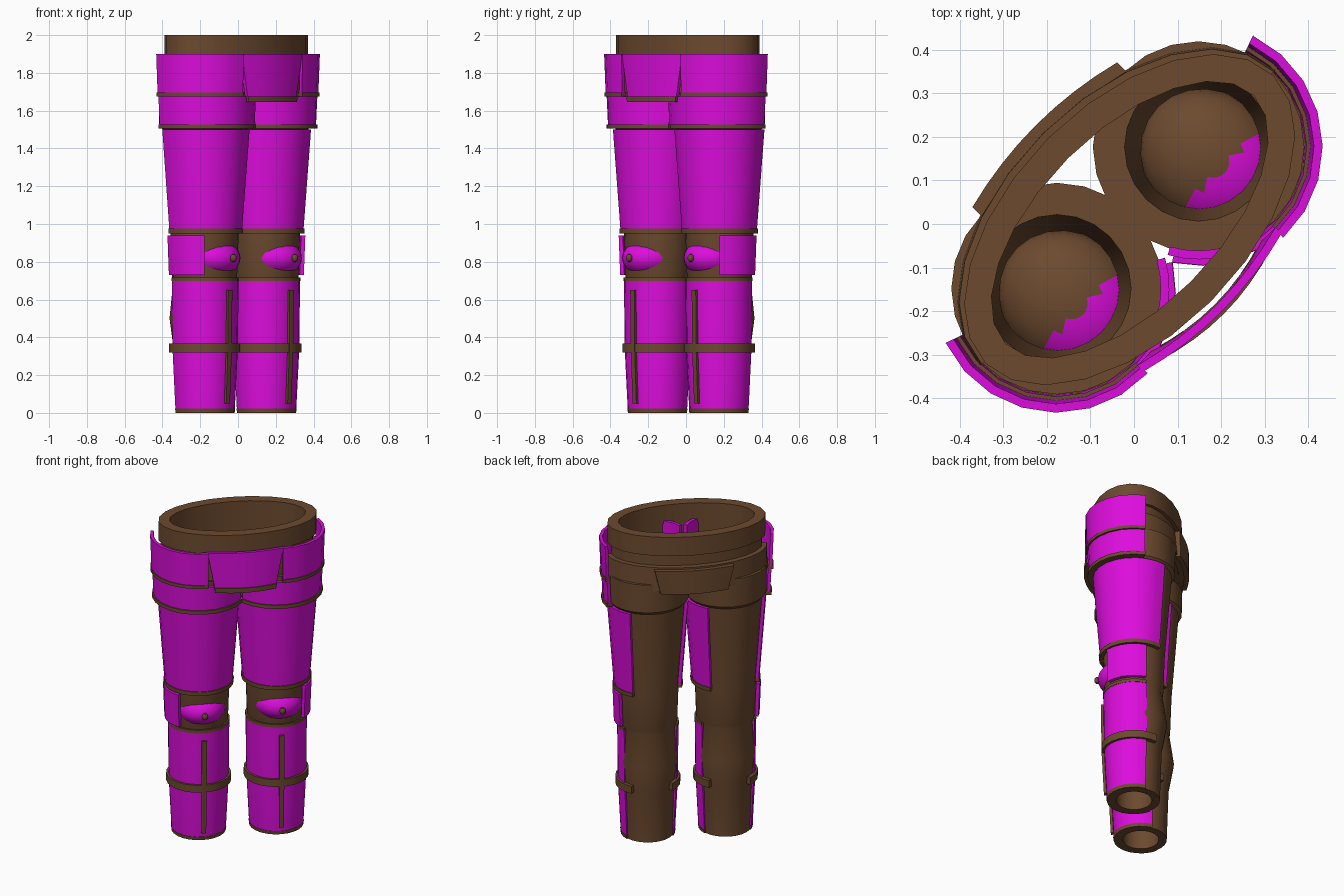
import bpy, bmesh
from math import sin, cos, radians
from mathutils import Matrix

cube = bpy.data.objects.get("Cube")
if cube:
    bpy.data.objects.remove(cube, do_unlink=True)


def material(name, rgb):
    m = bpy.data.materials.new(name)
    m.use_nodes = True
    m.diffuse_color = (*rgb, 1)
    m.node_tree.nodes["Principled BSDF"].inputs["Base Color"].default_value = (*rgb, 1)
    return m


MAGENTA = material("magenta_plate", (0.72, 0.004, 0.72))
BROWN = material("brown_leather", (0.15, 0.068, 0.028))
TURN = Matrix.Rotation(radians(45), 4, 'Z')  # the suit faces a diagonal
LEG_X, LEG_Y = 0.23, 0.02


def finish(name, bm, *mats):
    bmesh.ops.recalc_face_normals(bm, faces=bm.faces)
    bm.transform(TURN)
    mesh = bpy.data.meshes.new(name)
    bm.to_mesh(mesh)
    bm.free()
    for m in mats:
        mesh.materials.append(m)
    ob = bpy.data.objects.new(name, mesh)
    bpy.context.collection.objects.link(ob)
    bpy.ops.object.select_all(action='DESELECT')
    ob.select_set(True)
    bpy.context.view_layer.objects.active = ob
    bpy.ops.object.shade_smooth_by_angle(angle=radians(30))
    return ob


def loft(sections, closed):
    """Join matching cross-section loops into a solid."""
    bm = bmesh.new()
    loops = [[bm.verts.new(p) for p in s] for s in sections]
    pairs = list(zip(loops, loops[1:])) + ([(loops[-1], loops[0])] if closed else [])
    for a, b in pairs:
        for i in range(len(a)):
            j = (i + 1) % len(a)
            bm.faces.new((a[i], a[j], b[j], b[i]))
    if not closed:
        bm.faces.new(loops[0])
        bm.faces.new(loops[-1])
    return bm


def sweep(name, profile, mat, cx=0, cy=LEG_Y, a0=0, a1=360, flat=0, bulge=None):
    """Sweep a closed (z, radius) profile about a vertical axis; angle 0 is the front."""
    full = a1 - a0 >= 360
    n = max(4, round(abs(a1 - a0) / 15))
    sections = []
    for k in range(n if full else n + 1):
        a = radians(a0 + (a1 - a0) * k / n)
        sec = []
        for z, r in profile:
            if bulge:
                r += bulge(z) * max(0, -cos(a))
            sec.append((cx + r * sin(a), cy - (r - flat) * cos(a), z))
        sections.append(sec)
    return finish(name, loft(sections, full), mat)


def shell(rows, t):
    """Outer rows plus an inner copy moved in by the thickness."""
    return rows + [(z, r - t) for z, r in reversed(rows)]


def panel(name, z0, z1, w0, w1, depth, t, mat, side):
    """Curved tapering plate at the front (-1) or back (+1) of the waist."""
    sections = []
    for k in range(9):
        u = k / 4 - 1
        y = depth - 0.03 * u * u
        sections.append([(u * w, LEG_Y + side * d, z) for z, w, d in
                         ((z0, w0, y), (z1, w1, y), (z1, w1, y - t), (z0, w0, y - t))])
    return finish(name, loft(sections, False), mat)


def ball(name, centre, size, *mats, rule=None, seg=24):
    bm = bmesh.new()
    bmesh.ops.create_uvsphere(bm, u_segments=seg, v_segments=seg // 2, radius=1)
    bm.transform(Matrix.Translation(centre) @ Matrix.Diagonal((*size, 1)))
    if rule:
        for f in bm.faces:
            f.material_index = rule(f.calc_center_median())
    return finish(name, bm, *mats)


def calf_bulge(z):
    return 0.028 if 0.4 < z < 0.6 else 0


# Waist: thick rim, recessed band, back belt, front and back plates
sweep("waist_rim", shell([(1.88, 0.468), (2.0, 0.468)], 0.065), BROWN, cy=0.014, flat=0.203)
sweep("waist_band", shell([(1.66, 0.448), (1.89, 0.448)], 0.04), BROWN, cy=0.014, flat=0.203)
sweep("back_belt", shell([(1.66, 0.48), (1.81, 0.475)], 0.04), BROWN, a0=90, a1=270, flat=0.2)
panel("front_plate", 1.66, 1.9, 0.18, 0.225, 0.305, 0.02, MAGENTA, -1)
panel("front_plate_trim", 1.645, 1.675, 0.18, 0.185, 0.312, 0.03, BROWN, -1)
panel("back_plate", 1.65, 1.8, 0.2, 0.235, 0.3, 0.03, BROWN, 1)

for side, word in ((-1, "right"), (1, "left")):
    cx = side * LEG_X

    def part(name, profile, mat, a0=0, a1=360, **kw):
        """Leg part whose positive angles point to the outer side."""
        if a1 - a0 < 360:
            a0, a1 = sorted((side * a0, side * a1))
        return sweep(f"{word}_{name}", profile, mat, cx=cx, a0=a0, a1=a1, **kw)

    # Hollow trouser leg with a fuller calf at the back
    part("trouser_leg", [(0, 0.152), (0.33, 0.163), (0.5, 0.166), (0.7, 0.166), (0.72, 0.172),
                         (0.95, 0.18), (1.5, 0.222), (1.52, 0.24), (1.7, 0.243),
                         (1.7, 0.17), (0.95, 0.145), (0, 0.105)], BROWN, bulge=calf_bulge)

    # Hip plates with trims
    part("upper_hip_plate", shell([(1.69, 0.277), (1.9, 0.285)], 0.02), MAGENTA, -2, 109)
    part("upper_hip_trim", shell([(1.675, 0.283), (1.695, 0.283)], 0.035), BROWN, -2, 109)
    part("lower_hip_plate", shell([(1.525, 0.265), (1.675, 0.272)], 0.02), MAGENTA, -58, 109)
    part("lower_hip_trim", shell([(1.505, 0.273), (1.528, 0.273)], 0.04), BROWN, -58, 109)
    part("inner_hip_plate", shell([(1.66, 0.258), (1.9, 0.258)], 0.02), MAGENTA, -61, -28)

    # Thigh plate reaches further round on the same flank of both legs
    for name, rows, t, mat in (
            ("thigh_plate", [(0.97, 0.2), (1.5, 0.24)], 0.02, MAGENTA),
            ("thigh_trim", [(0.95, 0.205), (0.975, 0.206)], 0.03, BROWN)):
        sweep(f"{word}_{name}", shell(rows, t), mat, cx=cx, a0=-114, a1=144)

    # Knee: cap with stud, outer guard
    ball(f"{word}_knee_cap", (cx, LEG_Y - 0.04, 0.82), (0.152, 0.172, 0.108), BROWN, MAGENTA,
         rule=lambda c: 1 if c.y < LEG_Y - 0.075 else 0)
    ball(f"{word}_knee_stud", (cx, LEG_Y - 0.215, 0.82), (0.018, 0.018, 0.022), BROWN, seg=12)
    part("knee_guard", shell([(0.73, 0.2), (0.94, 0.208)], 0.022), MAGENTA, 45, 116)

    # Shin plate, trims, strap and centre strip
    part("shin_plate", shell([(0.02, 0.16), (0.34, 0.176), (0.7, 0.18)], 0.02), MAGENTA, -120, 120)
    part("shin_top_trim", shell([(0.698, 0.182), (0.718, 0.182)], 0.03), BROWN, -120, 120)
    part("ankle_trim", shell([(0, 0.159), (0.022, 0.162)], 0.03), BROWN, -120, 120)
    part("shin_strap", shell([(0.32, 0.19), (0.367, 0.19)], 0.03), BROWN, -140, 140)
    part("shin_strip", shell([(0.05, 0.176), (0.34, 0.19), (0.65, 0.193)], 0.025), BROWN, -4.5, 4.5)
